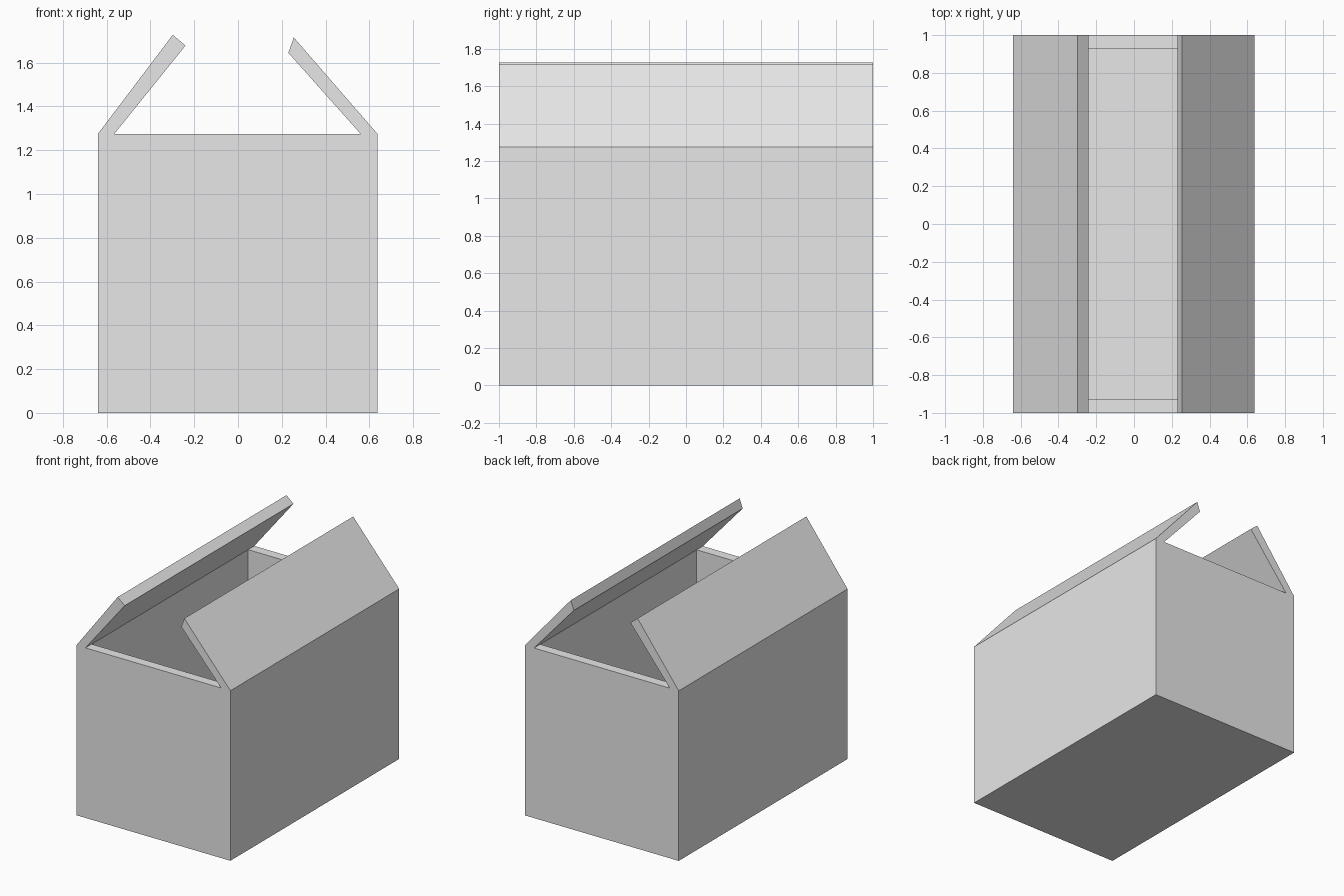
import bpy
import bmesh

default_cube = bpy.data.objects.get("Cube")
if default_cube:
    bpy.data.objects.remove(default_cube, do_unlink=True)

HALF_LENGTH = 1.0
RIM = 1.275
WALL = 0.073

grey = bpy.data.materials.new("plain_grey")
grey.use_nodes = True
grey.diffuse_color = (0.8, 0.8, 0.8, 1)
grey.node_tree.nodes["Principled BSDF"].inputs["Base Color"].default_value = (0.8, 0.8, 0.8, 1)

# End silhouette of the box with its two half-open lid flaps
outline = [
    (-0.64, 0), (0.637, 0), (0.637, RIM),
    (0.255, 1.715), (0.23, 1.645), (0.56, RIM),      # left flap
    (-0.565, RIM), (-0.24, 1.678), (-0.298, 1.727),  # right flap
    (-0.64, RIM),
]

bm = bmesh.new()
end = bm.faces.new([bm.verts.new((x, -HALF_LENGTH, z)) for x, z in outline])
swept = bmesh.ops.extrude_face_region(bm, geom=[end], use_keep_orig=True)["geom"]
bmesh.ops.translate(bm, verts=[v for v in swept if isinstance(v, bmesh.types.BMVert)],
                    vec=(0, 2 * HALF_LENGTH, 0))


def opening_face():
    """The flat face at rim height, nearest the middle of the box."""
    flat = [f for f in bm.faces if all(abs(v.co.z - RIM) < 1e-4 for v in f.verts)]
    return min(flat, key=lambda f: abs(f.calc_center_median().y))


# Split off the end-wall rims
for side in (-1, 1):
    face = opening_face()
    bmesh.ops.bisect_plane(bm, geom=[face, *face.edges, *face.verts],
                           plane_co=(0, side * (HALF_LENGTH - WALL), 0),
                           plane_no=(0, 1, 0))

# Sink the opening down to the floor
sunk = bmesh.ops.extrude_discrete_faces(bm, faces=[opening_face()])["faces"][0]
bmesh.ops.translate(bm, verts=list(sunk.verts), vec=(0, 0, WALL - RIM))
bmesh.ops.recalc_face_normals(bm, faces=bm.faces[:])

mesh = bpy.data.meshes.new("open_box")
bm.to_mesh(mesh)
bm.free()
mesh.materials.append(grey)
box = bpy.data.objects.new("open_box", mesh)
bpy.context.collection.objects.link(box)
